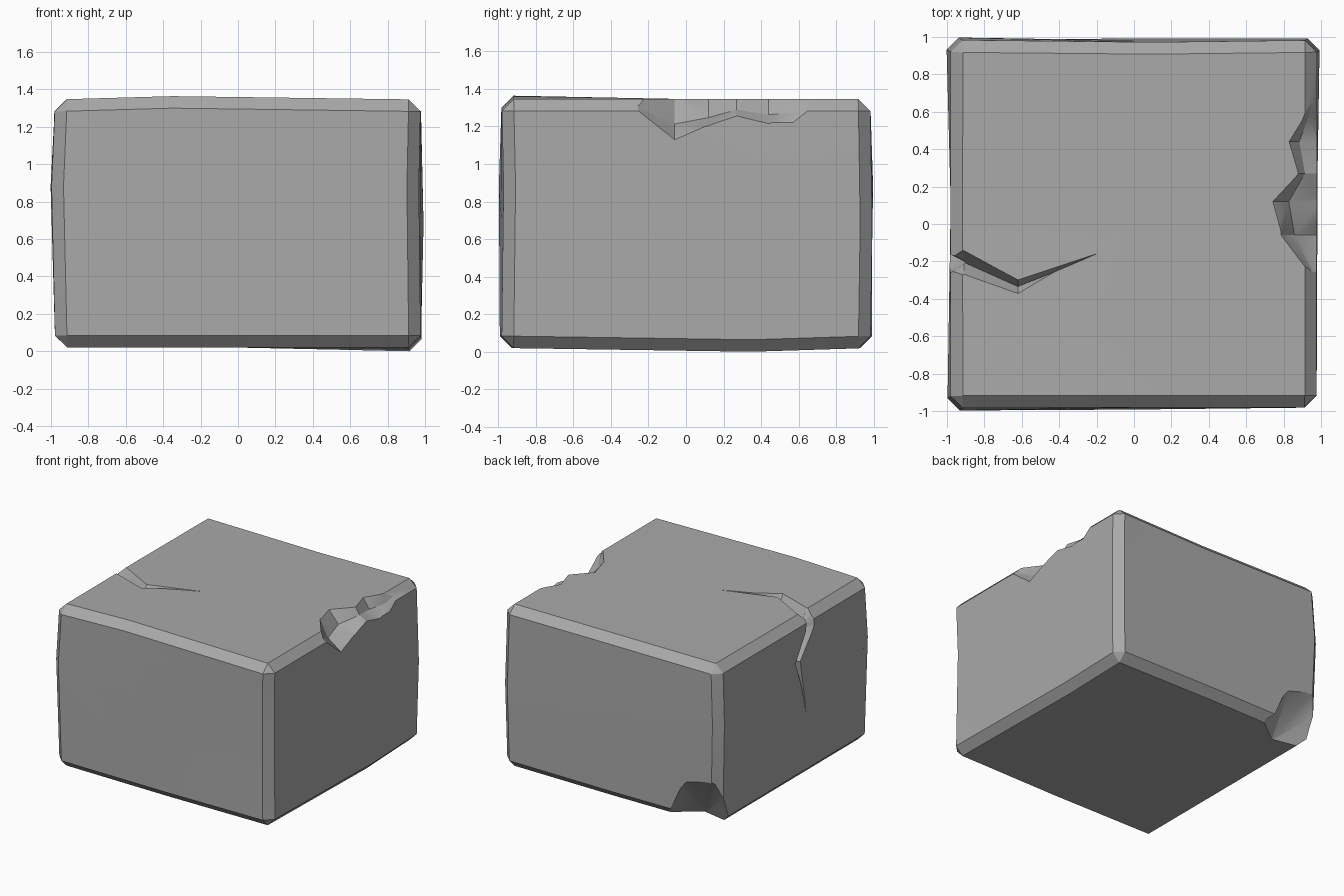
import bpy, bmesh
from mathutils import Vector

if "Cube" in bpy.data.objects:
    bpy.data.objects.remove(bpy.data.objects["Cube"], do_unlink=True)

stone = bpy.data.materials.new("grey stone")
stone.use_nodes = True
grey = (0.4, 0.4, 0.4, 1)
stone.diffuse_color = grey
stone.node_tree.nodes["Principled BSDF"].inputs["Base Color"].default_value = grey


def make_object(name, bm):
    bmesh.ops.recalc_face_normals(bm, faces=bm.faces)
    mesh = bpy.data.meshes.new(name)
    bm.to_mesh(mesh)
    bm.free()
    mesh.materials.append(stone)
    obj = bpy.data.objects.new(name, mesh)
    bpy.context.collection.objects.link(obj)
    return obj


def loft(name, sections):
    """Closed solid through a row of matching cross-sections."""
    bm = bmesh.new()
    rings = [[bm.verts.new(p) for p in s] for s in sections]
    n = len(rings[0])
    for a, b in zip(rings, rings[1:]):
        for i in range(n):
            j = (i + 1) % n
            bm.faces.new((a[i], a[j], b[j], b[i]))
    bm.faces.new(rings[0])
    bm.faces.new(rings[-1])
    bmesh.ops.triangulate(bm, faces=bm.faces)
    return make_object(name, bm)


def groove(name, path, normal, across):
    """V-shaped crack: path holds (point, half width, depth)."""
    n, a = Vector(normal), Vector(across)
    rows = []
    for p, w, d in path:
        p = Vector(p)
        rows.append((p + n * 0.06 - a * w * 1.4, p + n * 0.06 + a * w * 1.4, p - n * d))
    return loft(name, rows)


# Block with worn, slightly wandering edges
bm = bmesh.new()
bmesh.ops.create_cube(bm, size=2)
bmesh.ops.subdivide_edges(bm, edges=bm.edges, cuts=1, use_grid_fill=True)
nudges = {
    (1, -1, 0): (-0.01, 0.01, 0.2), (-1, -1, 0): (-0.02, -0.015, 0.2),
    (1, 1, 0): (0.015, 0.01, 0), (-1, 1, 0): (-0.025, 0.015, 0.2),
    (0, -1, 1): (-0.35, 0, 0.018), (0, 1, 1): (0.1, -0.01, -0.005),
    (1, 0, -1): (0.005, 0.35, -0.02), (0, -1, -1): (0, -0.01, 0),
    (-1, 0, 1): (-0.005, 0, 0), (0, 1, -1): (0, 0.01, 0),
}
for v in bm.verts:
    key = tuple(round(c) for c in v.co)
    v.co = Vector((v.co.x * 0.977, v.co.y * 0.982, 0.683 + v.co.z * 0.663))
    v.co += Vector(nudges.get(key, (0, 0, 0)))
rim = [e for e in bm.edges if e.calc_face_angle(0) > 0.8]
bmesh.ops.bevel(bm, geom=rim, offset=0.064, segments=1, affect='EDGES', profile=0.5)
block = make_object("stone_block", bm)

# Broken upper right edge: (y, inner x on top, lower z on side)
chip_rows = []
for y, x, z in [(-0.3, 0.96, 1.31), (-0.06, 0.78, 1.12), (0.12, 0.73, 1.2),
                (0.27, 0.87, 1.25), (0.44, 0.82, 1.21), (0.57, 0.9, 1.21),
                (0.7, 0.95, 1.31)]:
    dent = 0.12 * (0.96 - x)
    chip_rows.append(((x, y, 1.36), ((x + 0.98) / 2 - dent, y, (1.35 + z) / 2 - dent),
                      (0.99, y, z), (1.2, y, 1.6)))
cutters = [loft("edge_chip", chip_rows)]

# Crack running over the top and down the left side
cutters.append(groove("top_crack", [
    ((-0.2, -0.16, 1.35), 0.003, 0.005), ((-0.62, -0.335, 1.35), 0.055, 0.06),
    ((-0.91, -0.205, 1.35), 0.075, 0.1), ((-1.1, -0.24, 1.33), 0.09, 0.12)],
    (0, 0, 1), (0, 1, 0)))
cutters.append(groove("down_crack", [
    ((-0.98, -0.23, 1.42), 0.06, 0.09), ((-0.98, -0.2, 1.22), 0.06, 0.08),
    ((-0.99, -0.05, 1.0), 0.05, 0.06), ((-0.99, -0.18, 0.46), 0.003, 0.005)],
    (-1, 0, 0), (0, 1, 0)))
cutters.append(groove("side_crack", [
    ((-0.98, -0.18, 1.28), 0.05, 0.07), ((-0.98, -0.35, 1.23), 0.045, 0.06),
    ((-0.99, -0.74, 1.04), 0.045, 0.05), ((-0.99, -0.89, 0.78), 0.003, 0.005)],
    (-1, 0, 0), (0, 0.6, 0.8)))

# Broken lower back corner
bm = bmesh.new()
for p in [(-0.48, 0.93, 0), (-0.57, 1, 0.1), (-0.69, 1, 0.36), (-0.96, 0.98, 0.4),
          (-1, 0.9, 0.2), (-1, 0.82, 0), (-0.7, 0.76, 0), (-0.76, 0.86, 0.14),
          (-1.3, 1.3, -0.2), (-0.9, 1.3, -0.2), (-1.3, 1, -0.2)]:
    bm.verts.new(p)
hull = bmesh.ops.convex_hull(bm, input=bm.verts)
bmesh.ops.delete(bm, geom=[v for v in bm.verts if not v.link_faces], context='VERTS')
cutters.append(make_object("corner_chip", bm))

# Carve the damage, then drop the cutters
bpy.ops.object.select_all(action='DESELECT')
bpy.context.view_layer.objects.active = block
block.select_set(True)
for cutter in cutters:
    cutter.hide_render = True
    mod = block.modifiers.new("carve", 'BOOLEAN')
    mod.operation = 'DIFFERENCE'
    mod.solver = 'EXACT'
    mod.object = cutter
    bpy.ops.object.modifier_apply(modifier=mod.name)
    bpy.data.objects.remove(cutter, do_unlink=True)
bpy.ops.object.shade_smooth_by_angle(angle=0.5)
